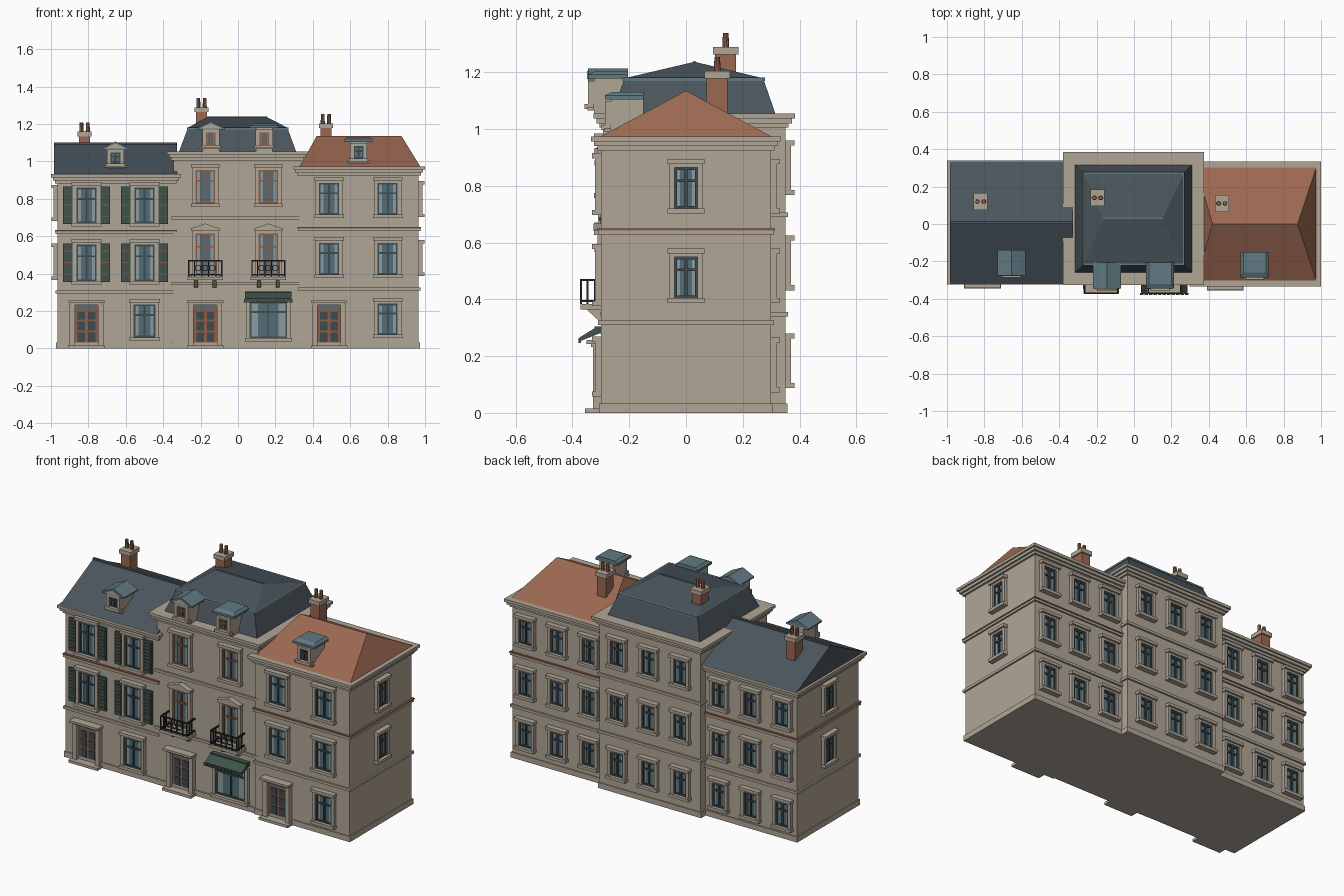
import bpy, bmesh, math
from mathutils import Matrix, Vector

cube = bpy.data.objects.get("Cube")
if cube:
    bpy.data.objects.remove(cube)

COLOURS = {
    "stone": (0.44, 0.38, 0.31), "terracotta": (0.33, 0.14, 0.083), "wood": (0.27, 0.11, 0.062),
    "slate": (0.068, 0.09, 0.107), "zinc": (0.12, 0.195, 0.225), "green": (0.05, 0.085, 0.07),
    "glass": (0.085, 0.15, 0.18), "curtain": (0.27, 0.33, 0.35), "iron": (0.022, 0.022, 0.025),
    "frame": (0.045, 0.07, 0.08)}
mats = {}
for n, c in COLOURS.items():
    m = mats[n] = bpy.data.materials.new(n)
    m.use_nodes = True
    m.diffuse_color = (*c, 1)
    m.node_tree.nodes["Principled BSDF"].inputs["Base Color"].default_value = (*c, 1)

# Each named part collects its pieces in one mesh
parts = {}


def mesh_of(name, mat):
    return parts.setdefault(name, (bmesh.new(), mat))[0]


def box(name, mat, u, v, w, M=Matrix()):
    """u, v, w are (low, high) pairs along x, y, z, placed by M."""
    size = [b - a for a, b in (u, v, w)]
    mid = [(a + b) / 2 for a, b in (u, v, w)]
    bmesh.ops.create_cube(mesh_of(name, mat), size=1,
                          matrix=M @ Matrix.Translation(mid) @ Matrix.Diagonal((*size, 1)))


def hull(name, mat, points, M=Matrix()):
    bm = bmesh.new()
    for p in set(points):
        bm.verts.new(M @ Vector(p))
    bmesh.ops.convex_hull(bm, input=bm.verts)
    bmesh.ops.dissolve_limit(bm, angle_limit=0.02, verts=bm.verts, edges=bm.edges)
    tmp = bpy.data.meshes.new("tmp")
    bm.to_mesh(tmp)
    bm.free()
    mesh_of(name, mat).from_mesh(tmp)
    bpy.data.meshes.remove(tmp)


def level(u, v, z):
    return [(a, b, z) for a in u for b in v]


def wall_frame(x, y, deg=0):
    """Local frame on a wall: x along it, -y outwards."""
    return Matrix.Translation((x, y, 0)) @ Matrix.Rotation(math.radians(deg), 4, "Z")


def bar(name, mat, M, u, w, depth, start=0.0):
    box(name, mat, u, (-depth, start), w, M)


def window(M, h, z0, z1, wood="frame", transom=0.68, head=True):
    """Opening of half width h between z0 and z1, with a stone surround."""
    bar("window_glass", "glass", M, (-h, h), (z0, z1), 0.004)
    f = 0.009
    for s in (-1, 1):
        e = sorted((s * h, s * (h + 0.02)))
        bar("window_surrounds", "stone", M, e, (z0, z1), 0.02)
        c = sorted((s * h * 0.55, s * h))
        bar("curtains", "curtain", M, c, (z0, z1), 0.006)
        c = sorted((s * (h - f), s * h))
        bar(wood + "_window_frames", wood, M, c, (z0, z1), 0.012)
    t = z0 + (z1 - z0) * transom
    for z in (z0, t - f / 2, z1 - f):
        bar(wood + "_window_frames", wood, M, (-h, h), (z, z + f), 0.012)
    bar(wood + "_window_frames", wood, M, (-f / 2, f / 2), (z0, z1), 0.012)
    bar("window_sills", "stone", M, (-h - 0.025, h + 0.025), (z0 - 0.018, z0), 0.032)
    bar("window_surrounds", "stone", M, (-h - 0.02, h + 0.02), (z1, z1 + 0.014), 0.02)
    if head:
        bar("window_lintels", "stone", M, (-h - 0.025, h + 0.025), (z1 + 0.012, z1 + 0.03), 0.032)


def shutters(M, z0, z1):
    for s in (-1, 1):
        c = s * 0.1
        bar("shutters", "green", M, (c - 0.026, c + 0.026), (z0, z1), 0.012)
        for i in range(9):
            z = z0 + 0.012 + i * (z1 - z0 - 0.02) / 9
            bar("shutter_slats", "green", M, (c - 0.019, c + 0.019), (z, z + 0.012), 0.017)
        for k in (0.2, 0.5, 0.8):
            z = z0 + k * (z1 - z0)
            bar("shutter_rails", "wood", M, (c - 0.02, c + 0.02), (z, z + 0.004), 0.019)


def door(M):
    bar("door_leaves", "wood", M, (-0.062, 0.062), (0.02, 0.235), 0.006)
    bar("door_fanlights", "glass", M, (-0.052, 0.052), (0.207, 0.226), 0.01)
    for s in (-1, 1):
        for z0, z1 in ((0.035, 0.085), (0.095, 0.145), (0.155, 0.195)):
            bar("door_panels", "frame", M, sorted((s * 0.008, s * 0.048)), (z0, z1), 0.011)
        bar("door_jambs", "stone", M, sorted((s * 0.062, s * 0.09)), (0, 0.235), 0.028)
    bar("door_canopies", "stone", M, (-0.085, 0.085), (0.232, 0.245), 0.035)
    bar("door_canopies", "stone", M, (-0.097, 0.097), (0.243, 0.256), 0.05)
    bar("door_steps", "stone", M, (-0.098, 0.098), (0, 0.016), 0.055)


def balcony(M):
    bar("balcony_slabs", "stone", M, (-0.095, 0.095), (0.365, 0.383), 0.08)
    for s in (-1, 1):
        hull("balcony_brackets", "stone",
             [(s * 0.05 + d, y, z) for d in (-0.01, 0.01)
              for y, z in ((0, 0.325), (-0.015, 0.325), (-0.06, 0.366), (0, 0.366))], M)
    r, d = 0.004, 0.078
    for z in (0.39, 0.464):
        bar("balcony_rails", "iron", M, (-0.09, 0.09), (z, z + 0.008), d + r, -d + r)
        for s in (-1, 1):
            bar("balcony_rails", "iron", M, (s * 0.087 - r, s * 0.087 + r), (z, z + 0.008), d)
    for x in (-0.088, -0.058, -0.018, 0.018, 0.058, 0.088):
        bar("balcony_rails", "iron", M, (x - 0.003, x + 0.003), (0.383, 0.468), d + 0.003, -d + 0.003)
    for s in (-1, 1):
        for y in (-0.03, -0.055):
            box("balcony_rails", "iron", (s * 0.087 - 0.003, s * 0.087 + 0.003), (y - 0.003, y + 0.003),
                (0.383, 0.468), M)
    # ironwork rings
    for c in (-0.038, 0.0, 0.038):
        for i in range(8):
            R = Matrix.Translation((c, -d, 0.43)) @ Matrix.Rotation(i * math.pi / 4, 4, "Y")
            box("balcony_rings", "iron", (-0.007, 0.007), (-0.002, 0.002), (0.013, 0.017), M @ R)


def dormer(x, yf, yb, z0, z1, gable):
    box("dormer_bodies", "stone", (x - 0.045, x + 0.045), (yf, yb), (z0, z1))
    M = wall_frame(x, yf)
    window(M, 0.026, z0 + 0.035, z1 - 0.022, "wood" if z1 > 1.15 else "frame", 0.6, False)
    bar("dormer_sills", "stone", M, (-0.06, 0.06), (z0 + 0.012, z0 + 0.024), 0.022)
    u, v = (x - 0.075, x + 0.075), (yf - 0.02, yb)
    if gable:
        hull("dormer_roofs", "zinc", level(u, v, z1 - 0.008) + level(u, v, z1) + level((x,), v, z1 + 0.036))
        hull("dormer_gables", "stone", level((x - 0.06, x + 0.06), (yf - 0.024, yf), z1 - 0.002)
             + level((x,), (yf - 0.024, yf), z1 + 0.026))
    else:
        hull("dormer_roofs", "zinc", level(u, v, z1) + level(u, v, z1 + 0.014)
             + level((x - 0.06, x + 0.06), (yf + 0.005, yb), z1 + 0.026))


def chimney(x, y, z0, z1):
    box("chimney_stacks", "terracotta", (x - 0.03, x + 0.03), (y - 0.037, y + 0.037), (z0, z1))
    box("chimney_caps", "stone", (x - 0.038, x + 0.038), (y - 0.045, y + 0.045), (z1 - 0.012, z1 + 0.014))
    for s in (-1, 1):
        bmesh.ops.create_cone(mesh_of("chimney_pots", "terracotta"), cap_ends=True, segments=10,
                              radius1=0.012, radius2=0.01, depth=0.055,
                              matrix=Matrix.Translation((x + s * 0.017, y, z1 + 0.036)))


def house(name, u, v, top, strings, brick):
    """Walls, plinth, string courses and a stepped cornice."""
    def ring(part, mat, out, z0, z1):
        box(part, mat, (u[0] - out, u[1] + out), (v[0] - out, v[1] + out), (z0, z1))
    box(name + "_walls", "stone", u, v, (0, top))
    ring(name + "_plinth", "stone", 0.007, 0, 0.033)
    for z in strings:
        ring(name + "_string_courses", "stone", 0.01, z - 0.01, z + 0.006)
    if brick:
        ring(name + "_brick_band", "wood", 0.013, strings[1] + 0.004, strings[1] + 0.011)
    ring(name + "_cornice", "stone", 0.012, top - 0.045, top - 0.03)
    ring(name + "_cornice", "stone", 0.024, top - 0.03, top - 0.013)
    ring(name + "_cornice", "stone", 0.034, top - 0.013, top + 0.004)


house("left_house", (-0.966, -0.34), (-0.29, 0.306), 0.928, (0.305, 0.622), True)
house("middle_house", (-0.345, 0.34), (-0.292, 0.35), 1.05, (0.35, 0.7), False)
house("right_house", (0.33, 0.966), (-0.3, 0.3), 0.97, (0.32, 0.638), True)

# Left roof: plain gable with a ridge cap
u = (-0.985, -0.325)
hull("left_roof", "slate", level(u, (-0.32, 0.335), 0.932) + level(u, (0.008,), 1.095))
box("left_ridge_cap", "slate", u, (0, 0.016), (1.085, 1.1))
# Right roof: hipped tiles
hull("right_roof", "terracotta", level((0.33, 0.975), (-0.305, 0.305), 0.972) + level((0.42, 0.875), (0,), 1.135))
# Middle roof: steep lower slopes, a metal roll at the break, shallow hip above
bu, bv = (-0.268, 0.265), (-0.217, 0.272)
hull("middle_lower_roof", "slate", level((-0.315, 0.31), (-0.26, 0.315), 1.054) + level(bu, bv, 1.178))
hull("middle_upper_roof", "slate", level((-0.272, 0.269), (-0.221, 0.276), 1.178) + level((-0.165, 0.155), (0.03,), 1.237))
for a in bu:
    box("middle_roof_rolls", "zinc", (a - 0.006, a + 0.006), bv, (1.17, 1.181))
for b in bv:
    box("middle_roof_rolls", "zinc", bu, (b - 0.006, b + 0.006), (1.17, 1.181))
box("middle_roof_rolls", "zinc", (-0.165, 0.155), (0.026, 0.034), (1.232, 1.24))

# Left house front
for x in (-0.81, -0.5):
    M = wall_frame(x, -0.29)
    for z0, z1 in ((0.36, 0.555), (0.67, 0.86)):
        window(M, 0.054, z0, z1)
        shutters(M, z0 - 0.005, z1 + 0.005)
window(wall_frame(-0.5, -0.29), 0.058, 0.06, 0.235)
door(wall_frame(-0.81, -0.29))

# Middle house front
for x in (-0.175, 0.162):
    M = wall_frame(x, -0.292)
    window(M, 0.052, 0.775, 0.955, "wood")
    window(M, 0.052, 0.395, 0.615, "wood")
    hull("window_pediments", "stone", level((-0.08, 0.08), (-0.034, 0), 0.64) + level((0,), (-0.034, 0), 0.668), M)
    balcony(M)
door(wall_frame(-0.175, -0.292))

# Shop front with awning
M = wall_frame(0.162, -0.292)
window(M, 0.1, 0.055, 0.25, "green", 0.72, False)
hull("awning", "green", [(x, y, z) for x in (-0.125, 0.125)
     for y, z in ((0, 0.3), (-0.03, 0.298), (-0.083, 0.266), (-0.083, 0.252), (0, 0.285))], M)
for i in range(11):
    x = -0.12 + i * 0.024
    bar("awning_valance", "green", M, (x - 0.009, x + 0.009), (0.246, 0.264), 0.087, -0.078)
bar("awning_box", "green", M, (-0.125, 0.125), (0.28, 0.304), 0.03)

# Right house front
for x in (0.487, 0.8):
    for z0, z1 in ((0.395, 0.565), (0.715, 0.885)):
        window(wall_frame(x, -0.3), 0.054, z0, z1)
window(wall_frame(0.8, -0.3), 0.054, 0.075, 0.24)
door(wall_frame(0.487, -0.3))

# Back windows, three by three on each house
for cx, y, rows in ((-0.66, 0.306, (0.075, 0.385, 0.69)), (0, 0.35, (0.105, 0.45, 0.785)),
                    (0.655, 0.3, (0.09, 0.405, 0.72))):
    for dx in (-0.215, 0, 0.215):
        for z in rows:
            window(wall_frame(cx + dx, y, 180), 0.042, z, z + 0.145)

# End wall windows
for z in (0.405, 0.72):
    window(wall_frame(0.966, 0, 90), 0.04, z, z + 0.145)
    window(wall_frame(-0.966, 0.008, -90), 0.04, z - 0.02, z + 0.125)

dormer(-0.655, -0.255, -0.14, 0.955, 1.07, True)
dormer(-0.145, -0.325, -0.205, 1.054, 1.178, True)
dormer(0.14, -0.325, -0.205, 1.054, 1.178, False)
dormer(0.645, -0.265, -0.15, 0.98, 1.105, False)
chimney(-0.82, 0.12, 1.0, 1.145)
chimney(-0.195, 0.14, 1.15, 1.275)
chimney(0.47, 0.11, 1.03, 1.19)

for name, (bm, mat) in parts.items():
    bmesh.ops.recalc_face_normals(bm, faces=bm.faces)
    me = bpy.data.meshes.new(name)
    bm.to_mesh(me)
    bm.free()
    me.materials.append(mats[mat])
    bpy.context.collection.objects.link(bpy.data.objects.new(name, me))
